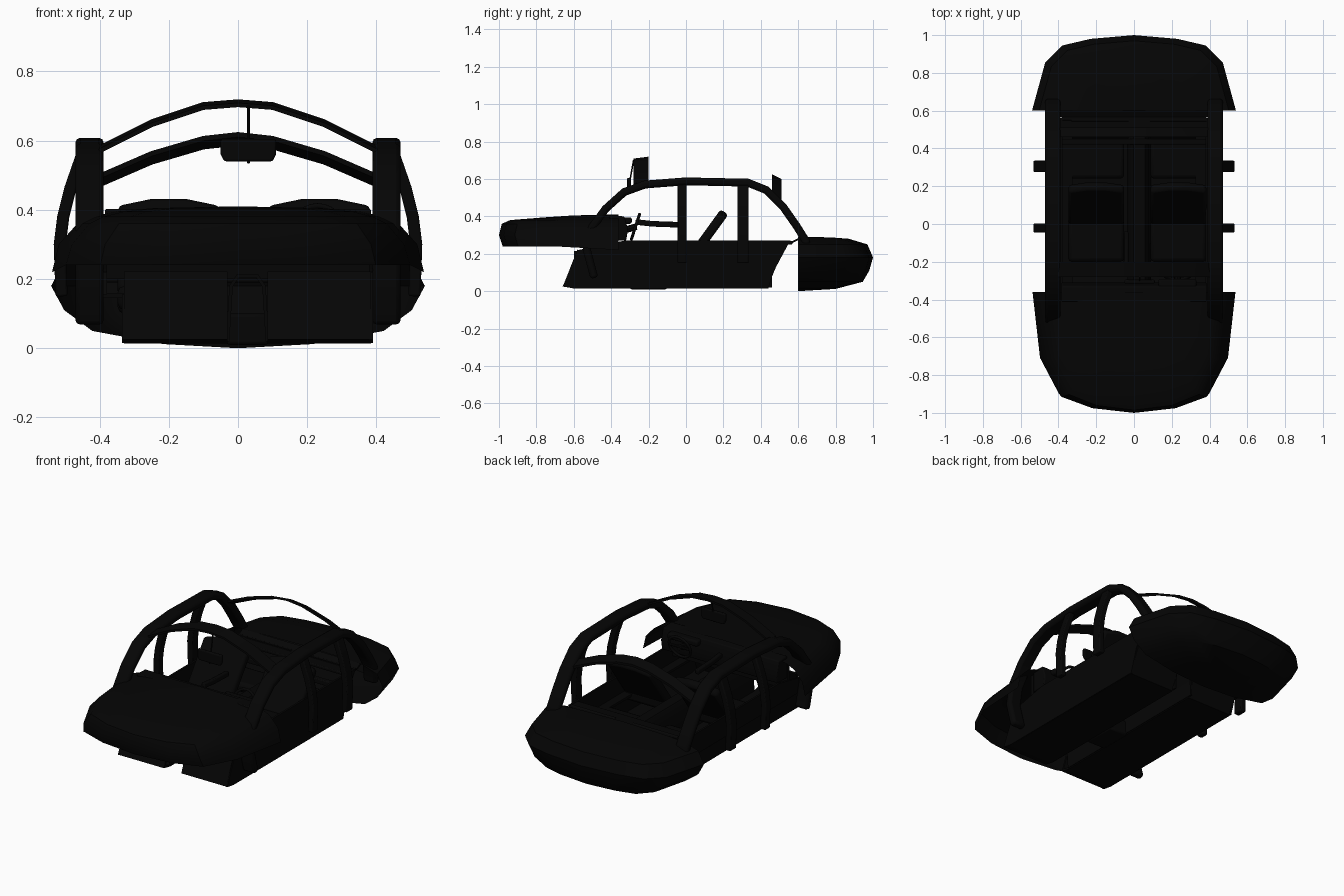
import bpy, bmesh, math
from mathutils import Vector, Matrix

if "Cube" in bpy.data.objects:
    bpy.data.objects.remove(bpy.data.objects["Cube"])

black = bpy.data.materials.new("black_paint")
black.diffuse_color = (0.0015, 0.0015, 0.0015, 1)
black.use_nodes = True
black.node_tree.nodes["Principled BSDF"].inputs["Base Color"].default_value = black.diffuse_color


def finish(name, bm, mirror=False, bevel=0, loc=None, rot=None):
    bmesh.ops.remove_doubles(bm, verts=bm.verts, dist=1e-5)
    bmesh.ops.recalc_face_normals(bm, faces=bm.faces)
    me = bpy.data.meshes.new(name)
    bm.to_mesh(me)
    bm.free()
    ob = bpy.data.objects.new(name, me)
    bpy.context.collection.objects.link(ob)
    me.materials.append(black)
    if loc:
        ob.location = loc
    if rot:
        ob.rotation_euler = rot
    bpy.ops.object.select_all(action='DESELECT')
    ob.select_set(True)
    bpy.context.view_layer.objects.active = ob
    bpy.ops.object.shade_smooth_by_angle(angle=math.radians(35))
    if bevel:
        m = ob.modifiers.new("bevel", 'BEVEL')
        m.width, m.segments = bevel, 2
    if mirror:
        ob.modifiers.new("mirror", 'MIRROR')
    return ob


def place(plane, a, b, d):
    return (d, a, b) if plane == 'yz' else (a, d, b)


def ribbon(name, path, thick, plane, lo, hi, **kw):
    """Strip that follows a 2D path, extruded sideways from lo to hi."""
    pts = [Vector(p) for p in path]
    bm = bmesh.new()
    rows = []
    for i, p in enumerate(pts):
        t0 = (p - pts[i - 1]).normalized() if i else None
        t1 = (pts[i + 1] - p).normalized() if i < len(pts) - 1 else None
        t = ((t0 or t1) + (t1 or t0)).normalized()
        ref = t1 or t0
        n = Vector((-t.y, t.x)) * thick / 2 / max(0.5, t.dot(ref))
        q = [(p + n, lo), (p + n, hi), (p - n, hi), (p - n, lo)]
        rows.append([bm.verts.new(place(plane, v.x, v.y, d)) for v, d in q])
    for r, s in zip(rows, rows[1:]):
        for k in range(4):
            bm.faces.new((r[k], r[(k + 1) % 4], s[(k + 1) % 4], s[k]))
    bm.faces.new(rows[0])
    bm.faces.new(rows[-1])
    return finish(name, bm, **kw)


def prism(name, poly, plane, lo, hi, **kw):
    bm = bmesh.new()
    a = [bm.verts.new(place(plane, u, v, lo)) for u, v in poly]
    b = [bm.verts.new(place(plane, u, v, hi)) for u, v in poly]
    bm.faces.new(a)
    bm.faces.new(b)
    n = len(poly)
    for i in range(n):
        j = (i + 1) % n
        bm.faces.new((a[i], a[j], b[j], b[i]))
    return finish(name, bm, **kw)


def box(name, x, y, z, **kw):
    return prism(name, [(x[0], z[0]), (x[1], z[0]), (x[1], z[1]), (x[0], z[1])],
                 'xz', y[0], y[1], **kw)


def rod(name, p, q, r):
    p, q = Vector(p), Vector(q)
    bm = bmesh.new()
    m = Matrix.Translation((p + q) / 2) @ (q - p).to_track_quat('Z', 'Y').to_matrix().to_4x4()
    bmesh.ops.create_cone(bm, cap_ends=True, segments=8, radius1=r, radius2=r,
                          depth=(q - p).length, matrix=m)
    return finish(name, bm)


def body_shell(name, plan, levels, drop=0):
    """Stacked plan outlines; each level is (z, width scale, y of the nose)."""
    base, nose = plan[-1][1], plan[0][1]
    bm = bmesh.new()
    rows = []
    for z, sx, ym in levels:
        sy = (ym - base) / (nose - base)
        half = [(x * sx, base + (y - base) * sy) for x, y in plan]
        full = [(-x, y) for x, y in half[:0:-1]] + half
        last = len(full) - 1
        rows.append([bm.verts.new((x, y, z - (drop if i in (0, last) and z < 0.25 else 0)))
                     for i, (x, y) in enumerate(full)])
    for r, s in zip(rows, rows[1:]):
        for i in range(len(r) - 1):
            bm.faces.new((r[i], r[i + 1], s[i + 1], s[i]))
    return finish(name, bm)


# front and rear body shells
body_shell("front_body",
           [(0, -1.0), (.23, -.975), (.4, -.915), (.5, -.72), (.54, -.36)],
           [(.24, .995, -.98), (.3, .96, -1), (.36, .86, -.985), (.38, .78, -.94),
            (.395, .66, -.75), (.405, .45, -.6), (.41, 0, -.36)], drop=.02)
body_shell("rear_body",
           [(0, 1.0), (.23, .98), (.38, .945), (.47, .855), (.54, .6)],
           [(0, 0, .6), (.012, .4, .8), (.05, .78, .945), (.11, .93, .98), (.18, 1, 1),
            (.25, .93, .97), (.28, .76, .87), (.287, .5, .78), (.292, 0, .6)])

# roof rails that run down into both shells
ribbon("roof_rail", [(-.49, .07), (-.53, .22), (-.51, .33), (-.43, .44), (-.33, .53), (-.22, .57),
                     (0, .587), (.33, .58), (.43, .54), (.52, .45), (.59, .35), (.64, .27),
                     (.65, .17)], .042, 'yz', .388, .47, mirror=True, bevel=.014)

# door pillars
for name, lo, hi in (("middle_pillar", -.045, .003), ("rear_pillar", .275, .335)):
    ribbon(name, [(.445, .575), (.485, .46), (.505, .38), (.515, .3), (.51, .15)],
           .035, 'xz', lo, hi, mirror=True, bevel=.006)


# arched cross members, tilted along the window slopes
def arch(name, half, thick, lo, hi, slope):
    ob = ribbon(name, [(-x, z) for x, z in half[:0:-1]] + half, thick, 'xz', lo, hi)
    for v in ob.data.vertices:
        v.co.z += slope * (v.co.y - (lo + hi) / 2)


arch("front_header", [(0, .708), (.1, .7), (.25, .65), (.4, .575)], .012, -.28, -.2, .13)
arch("rear_header", [(0, .605), (.1, .594), (.25, .55), (.4, .485)], .014, .46, .51, -.5)

# floor tub: two floor halves, side walls and tunnel
floor = [(-.575, .22), (-.65, .03), (-.6, .02), (.43, .02), (.475, .13), (.55, .27)]
for side, lo, hi in (("left", -.33, -.03), ("right", .085, .385)):
    ribbon("floor_" + side, floor, .012, 'yz', lo, hi)
lower = [(-.6, .155), (-.66, .025), (-.6, .015), (.44, .015), (.485, .155)]
upper = [(-.575, .22), (-.6, .155), (.485, .155), (.56, .27), (-.33, .27)]
prism("tub_side_upper", upper, 'yz', .378, .39, mirror=True)
prism("tub_side_lower_left", lower, 'yz', -.335, -.325)
prism("tub_side_lower_right", lower, 'yz', .378, .39)
box("sill_step", (.325, .39), (-.59, .48), (.145, .16), mirror=True)
prism("tub_back_left", [(.485, .155), (.475, .155), (.55, .27), (.56, .27)], 'yz', -.385, -.33)
ribbon("tunnel", [(-.03, .02), (-.02, .18), (.0, .21), (.055, .21), (.075, .18), (.085, .02)],
       .01, 'xz', -.6, .46)
box("console", (-.035, .09), (-.3, -.1), (.01, .1), bevel=.01)
ribbon("console_arm", [(-.27, .37), (-.18, .36), (-.04, .355)], .03, 'yz', -.055, -.03, bevel=.006)

# rear deck
box("rear_shelf", (-.385, .385), (.48, .57), (.25, .268), bevel=.005)
ribbon("rear_lip", [(.568, .262), (.605, .28)], .01, 'yz', -.39, .39)
box("rear_crossbar", (-.385, .385), (.42, .45), (.19, .22), bevel=.005)

# firewall and dashboard
box("firewall", (-.385, .385), (-.43, -.41), (.2, .38))
prism("dashboard", [(-.41, .27), (-.32, .27), (-.31, .33), (-.33, .4), (-.41, .403)],
      'yz', -.385, .385, bevel=.006)
box("instrument_hood", (.13, .33), (-.34, -.29), (.36, .395), bevel=.01)

# seats
for side, x in (("left", -.2), ("right", .235)):
    w = .148
    prism("seat_back_" + side, [(-w, 0), (w, 0), (w, .3), (.05, .325), (-.05, .325), (-w, .3)],
          'xz', -.025, .025, bevel=.015, loc=(x, .015, .16), rot=(math.radians(-36), 0, 0))
    box("seat_cushion_" + side, (x - w, x + w), (-.2, .05), (.11, .18), bevel=.02)
    box("rear_seat_" + side, (x - w, x + w), (.24, .44), (.1, .16), bevel=.02)

# steering wheel
bpy.ops.mesh.primitive_torus_add(major_segments=24, minor_segments=8, major_radius=.07,
                                 minor_radius=.008, location=(.23, -.27, .345),
                                 rotation=(math.radians(72), 0, 0))
wheel = bpy.context.object
wheel.name = "steering_wheel"
wheel.data.materials.append(black)
bpy.ops.object.shade_smooth()
rod("steering_column", (.23, -.35, .32), (.23, -.265, .345), .018)
rod("wheel_spokes", (.162, -.27, .345), (.298, -.27, .345), .008)

# interior mirror with its stem
prism("mirror", [(-.05, .605), (-.05, .56), (-.04, .54), (.1, .54), (.11, .56), (.11, .605)],
      'xz', -.315, -.295, bevel=.006)
rod("mirror_stem", (.03, -.31, .535), (.03, -.28, .702), .004)
